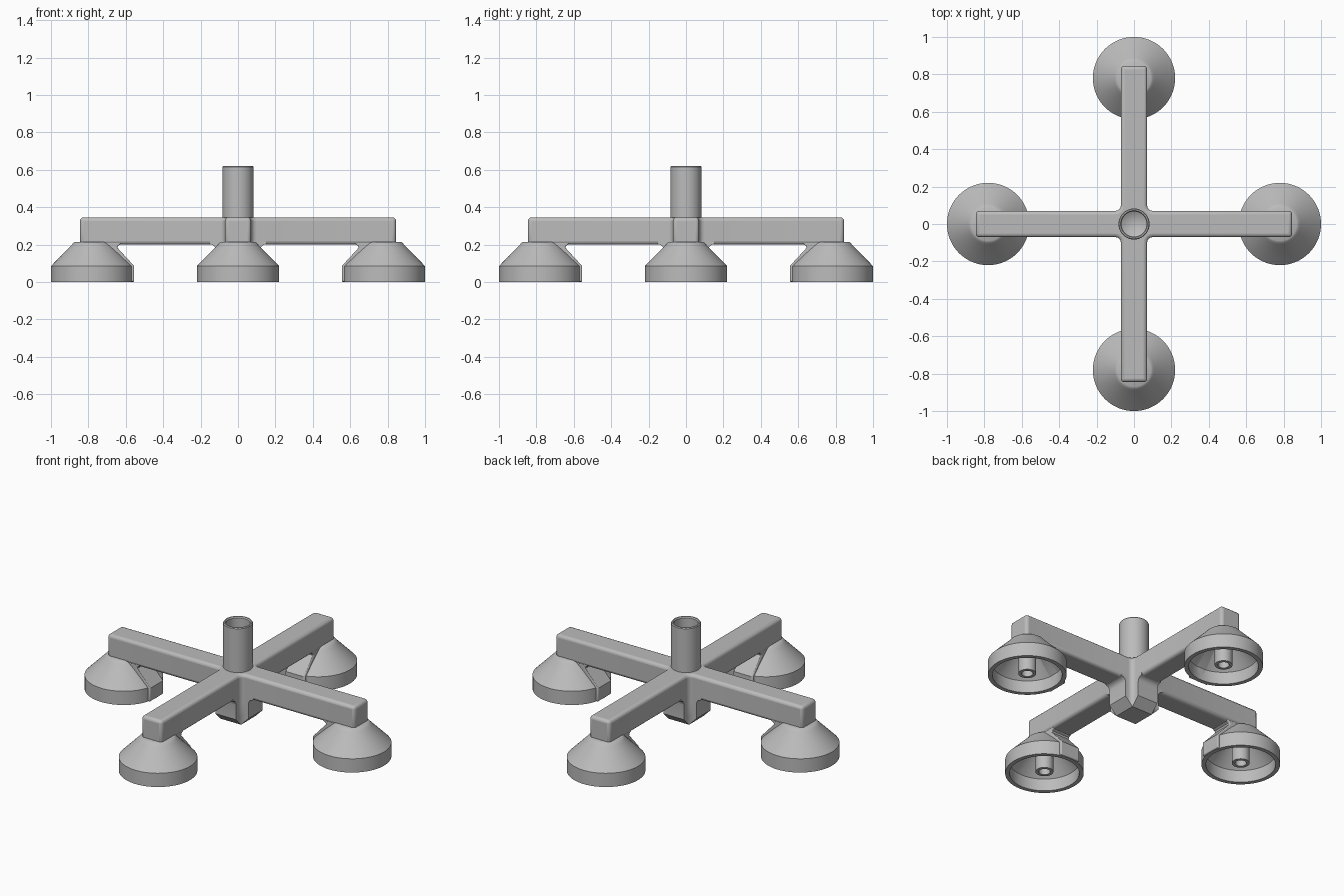
import bpy, bmesh, math
from mathutils import Matrix

old = bpy.data.objects.get("Cube")
if old:
    bpy.data.objects.remove(old, do_unlink=True)

grey = bpy.data.materials.new("light_grey")
grey.use_nodes = True
colour = (0.5, 0.5, 0.5, 1)
grey.diffuse_color = colour
grey.node_tree.nodes["Principled BSDF"].inputs["Base Color"].default_value = colour


def finish(name, bm, bevel=0):
    """Turn a bmesh into a smooth-by-angle object, with optional rounded edges."""
    bmesh.ops.remove_doubles(bm, verts=bm.verts, dist=0.0001)
    bmesh.ops.recalc_face_normals(bm, faces=bm.faces)
    mesh = bpy.data.meshes.new(name)
    bm.to_mesh(mesh)
    bm.free()
    mesh.materials.append(grey)
    obj = bpy.data.objects.new(name, mesh)
    bpy.context.collection.objects.link(obj)
    if bevel:
        mod = obj.modifiers.new("rounded_edges", "BEVEL")
        mod.width, mod.segments = bevel, 3
        mod.limit_method, mod.angle_limit = "ANGLE", math.radians(60)
    bpy.ops.object.select_all(action="DESELECT")
    obj.select_set(True)
    bpy.context.view_layer.objects.active = obj
    bpy.ops.object.shade_smooth_by_angle(angle=math.radians(35))
    return obj


def loft(rings):
    """Skin closed rings of equal length and cap both ends."""
    bm = bmesh.new()
    loops = [[bm.verts.new(p) for p in ring] for ring in rings]
    for a, b in zip(loops, loops[1:]):
        for i in range(len(a)):
            j = (i + 1) % len(a)
            bm.faces.new((a[i], a[j], b[j], b[i]))
    bm.faces.new(loops[0])
    bm.faces.new(loops[-1])
    return bm


def plus_ring(length, z, w=0.07, r=0.03, limit=9):
    """Plus-shaped outline with filleted inner corners."""
    quarter = [(length, -w), (length, w)]
    for k in range(5):
        a = math.radians(270 - 22.5 * k)
        quarter.append((w + r + r * math.cos(a), w + r + r * math.sin(a)))
    ring = []
    for turn in range(4):
        for x, y in quarter:
            for _ in range(turn):
                x, y = -y, x
            ring.append((max(-limit, min(limit, x)), max(-limit, min(limit, y)), z))
    return ring


def lathe(name, profile, steps=64):
    bm = bmesh.new()
    verts = [bm.verts.new((r, 0, z)) for r, z in profile]
    edges = [bm.edges.new(pair) for pair in zip(verts, verts[1:])]
    bmesh.ops.spin(bm, geom=verts + edges, cent=(0, 0, 0), axis=(0, 0, 1),
                   angle=math.tau, steps=steps)
    return finish(name, bm)


# Four crossed arms
finish("cross_arms", loft([plus_ring(0.845, 0.2), plus_ring(0.845, 0.345)]), 0.018)

# Hub under the crossing, tapering to a square foot
hub = loft([plus_ring(0.07, 0.03, limit=0.07)] + [plus_ring(l, z) for l, z in
           [(0.12, 0.08), (0.12, 0.17), (0.123, 0.185), (0.133, 0.197), (0.15, 0.202), (0.15, 0.22)]])
finish("hub", hub)

# Hollow centre post with a conical floor
lathe("centre_post", [(0, 0.25), (0.083, 0.25), (0.083, 0.615), (0.079, 0.62), (0.072, 0.62),
                      (0.067, 0.613), (0.067, 0.38), (0, 0.34)])

# Cup feet, each with a hollow inner pin and a rib toward the hub
cup = [(0, 0.215), (0.09, 0.215), (0.1, 0.209), (0.11, 0.197), (0.22, 0.085), (0.22, 0),
       (0.195, 0), (0.195, 0.075), (0.105, 0.165), (0.05, 0.165), (0.05, 0.01),
       (0.032, 0.01), (0.032, 0.12), (0, 0.12)]
rib = [(0.555, 0.002), (0.555, 0.085), (0.645, 0.183), (0.642, 0.193), (0.625, 0.202),
       (0.625, 0.22), (0.72, 0.22), (0.72, 0.18), (0.68, 0.168), (0.588, 0.075), (0.583, 0.002)]
for turn, side in enumerate(("left", "back", "right", "front")):
    spin = Matrix.Rotation(math.radians(90 * turn), 4, "Z")
    foot = lathe(side + "_cup_foot", cup)
    foot.matrix_world = spin @ Matrix.Translation((0.78, 0, 0))
    web = finish(side + "_foot_rib", loft([[(x, y, z) for x, z in rib] for y in (-0.066, 0.066)]), 0.006)
    web.matrix_world = spin
